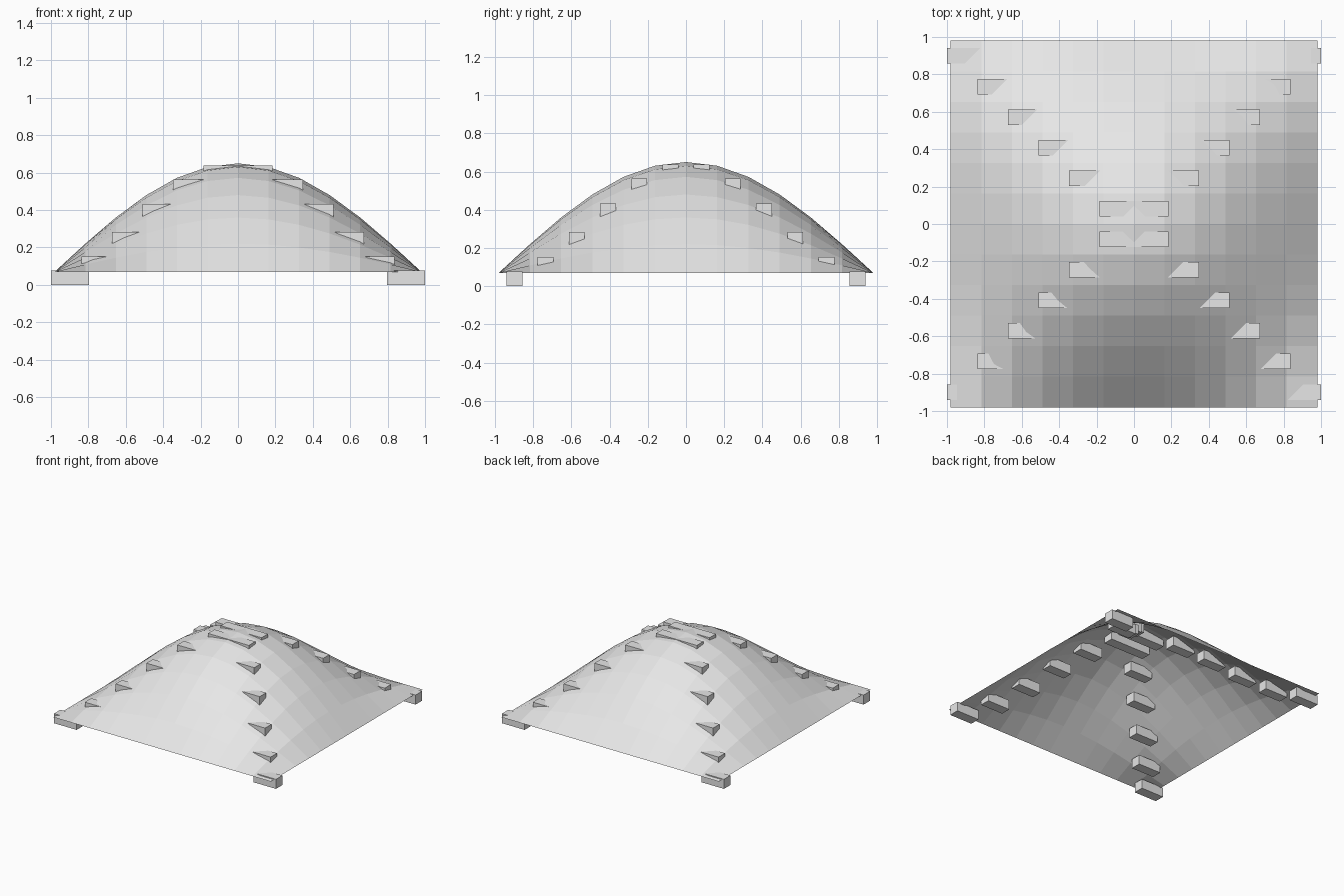
import bpy
import bmesh
from math import cos, pi
from mathutils import Matrix, Vector

cube = bpy.data.objects.get("Cube")
if cube:
    bpy.data.objects.remove(cube, do_unlink=True)

HALF = 0.98        # half width of the square roof
CELLS = 12
BASE, RISE = 0.07, 0.58
STEP = 2 * HALF / CELLS
BLOCK = Vector((0.204, 0.083, 0.078))

grey = bpy.data.materials.new("light_grey")
grey.use_nodes = True
colour = (0.8, 0.8, 0.8, 1)
grey.diffuse_color = colour
grey.node_tree.nodes["Principled BSDF"].inputs["Base Color"].default_value = colour


def height(x, y):
    k = pi / (2 * HALF)
    return BASE + RISE * cos(k * x) * cos(k * y)


def add_object(name, bm):
    mesh = bpy.data.meshes.new(name)
    bm.to_mesh(mesh)
    bm.free()
    mesh.materials.append(grey)
    obj = bpy.data.objects.new(name, mesh)
    bpy.context.collection.objects.link(obj)
    return obj


# Domed roof sheet, flat facets, open underneath
bm = bmesh.new()
line = [-HALF + i * STEP for i in range(CELLS + 1)]
rows = [[bm.verts.new((x, y, height(x, y))) for x in line] for y in line]
for low, high in zip(rows, rows[1:]):
    for i in range(CELLS):
        bm.faces.new((low[i], low[i + 1], high[i + 1], high[i]))
add_object("roof_sheet", bm)

# Blocks stepping up both diagonals, one per cell; the outermost are feet
for x_side, x_name in ((1, "left"), (-1, "right")):
    for y_side, y_name in ((-1, "front"), (1, "back")):
        for n in range(CELLS // 2):
            d = HALF - (n + 0.5) * STEP
            top = height(d, d) - 0.002
            centre = Vector((x_side * d, y_side * d, top - BLOCK.z / 2))
            bm = bmesh.new()
            bmesh.ops.create_cube(
                bm, size=1,
                matrix=Matrix.Translation(centre) @ Matrix.Diagonal(BLOCK.to_4d()))
            part = "foot" if n == 0 else f"rib_block_{n}"
            add_object(f"{y_name}_{x_name}_{part}", bm)
